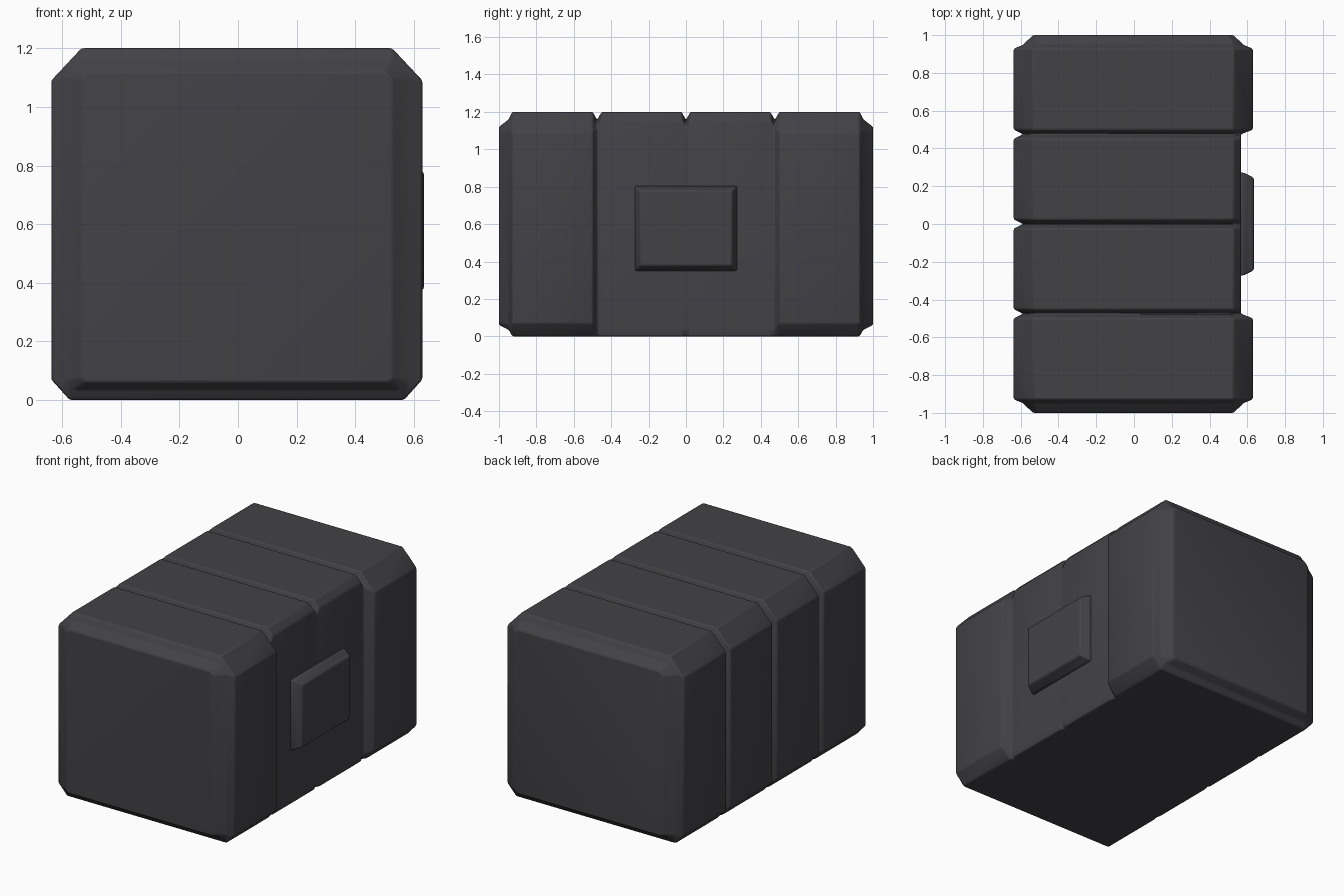
import bpy, bmesh

if "Cube" in bpy.data.objects:
    bpy.data.objects.remove(bpy.data.objects["Cube"])

mat = bpy.data.materials.new("dark grey")
mat.diffuse_color = (0.055, 0.053, 0.060, 1)
mat.use_nodes = True
mat.node_tree.nodes["Principled BSDF"].inputs["Base Color"].default_value = mat.diffuse_color

PANEL_X = 0.57    # recessed middle panel on the right side
SEAM = 0.475      # position of the outer seams along y


def finish(name, bm, bevel):
    bmesh.ops.recalc_face_normals(bm, faces=bm.faces)
    me = bpy.data.meshes.new(name)
    bm.to_mesh(me)
    bm.free()
    ob = bpy.data.objects.new(name, me)
    bpy.context.collection.objects.link(ob)
    me.materials.append(mat)
    mod = ob.modifiers.new("soft edges", 'BEVEL')
    mod.width = bevel
    mod.segments = 2
    mod.limit_method = 'ANGLE'
    mod.angle_limit = 0.4
    bpy.ops.object.select_all(action='DESELECT')
    ob.select_set(True)
    bpy.context.view_layer.objects.active = ob
    bpy.ops.object.shade_smooth_by_angle(angle=0.8)
    return ob


def loft(bm, rings):
    vs = [[bm.verts.new(p) for p in r] for r in rings]
    n = len(vs[0])
    for a, b in zip(vs, vs[1:]):
        for i in range(n):
            j = (i + 1) % n
            bm.faces.new((a[i], a[j], b[j], b[i]))
    bm.faces.new(vs[0])
    bm.faces.new(vs[-1])


# half cross-sections (x, z), bottom to top
FULL = [(0.570, 0.0), (0.633, 0.07), (0.633, 1.09), (0.530, 1.20)]
GROOVE = [(0.550, 0.0), (0.582, 0.04), (0.582, 1.07), (0.500, 1.158)]
RIM = [(0.555, 0.035), (0.585, 0.065), (0.585, 1.10), (0.530, 1.16)]
END = [(0.515, 0.06), (0.530, 0.075), (0.530, 1.095), (0.505, 1.12)]


def section(y, half, recessed):
    right = list(half)
    if recessed:   # cut the right side off flat at the panel
        top = half[3][1]
        right = [(min(half[0][0], PANEL_X), 0.0), (PANEL_X, 0.04),
                 (PANEL_X, top - 0.043), half[3]]
    left = [(-x, z) for x, z in reversed(half)]
    return [(x - 0.004, y, z) for x, z in right + left]


# ribbed case: stations along y, mirrored front to back
half_stations = [(1.0, END, False), (0.948, RIM, False), (0.928, FULL, False),
                 (SEAM + 0.024, FULL, False), (SEAM, GROOVE, True),
                 (SEAM - 0.024, FULL, True), (0.024, FULL, True)]
stations = [(-y, h, r) for y, h, r in half_stations]
stations += [(0.0, GROOVE, True)]
stations += list(reversed(half_stations))
bm = bmesh.new()
loft(bm, [section(*s) for s in stations])
finish("ribbed_case", bm, 0.008)

# raised square plate on the right panel
bm = bmesh.new()


def rect(x, hy, z0, z1):
    return [(x, -hy, z0), (x, hy, z0), (x, hy, z1), (x, -hy, z1)]


loft(bm, [rect(0.54, 0.272, 0.35, 0.805), rect(0.58, 0.272, 0.35, 0.805),
          rect(0.634, 0.245, 0.378, 0.778)])
finish("side_plate", bm, 0.008)
